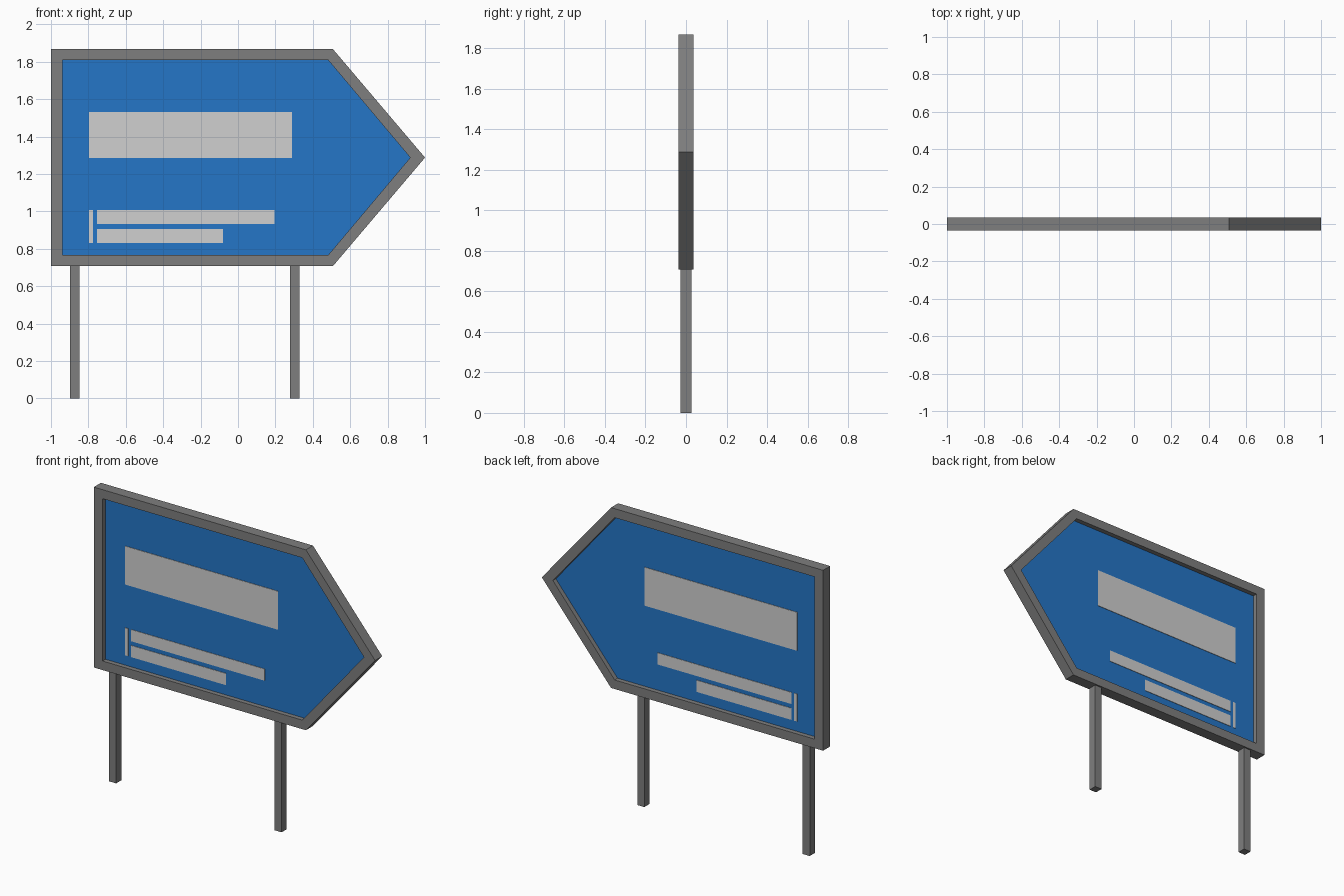
import bpy
import bmesh

if "Cube" in bpy.data.objects:
    bpy.data.objects.remove(bpy.data.objects["Cube"])


def material(name, rgb):
    m = bpy.data.materials.new(name)
    m.diffuse_color = (*rgb, 1)
    m.use_nodes = True
    m.node_tree.nodes["Principled BSDF"].inputs["Base Color"].default_value = m.diffuse_color
    return m


GREY = material("metal grey", (0.21, 0.21, 0.21))
BLUE = material("sign blue", (0.018, 0.18, 0.57))
PALE = material("pale grey", (0.63, 0.63, 0.63))


def finish(name, bm, mat):
    bmesh.ops.recalc_face_normals(bm, faces=bm.faces)
    mesh = bpy.data.meshes.new(name)
    bm.to_mesh(mesh)
    bm.free()
    mesh.materials.append(mat)
    obj = bpy.data.objects.new(name, mesh)
    bpy.context.collection.objects.link(obj)


def prism(name, outline, half_depth, mat):
    """Extrude an x-z outline through y, symmetric about y = 0."""
    bm = bmesh.new()
    front = [bm.verts.new((x, -half_depth, z)) for x, z in outline]
    back = [bm.verts.new((x, half_depth, z)) for x, z in outline]
    bm.faces.new(front)
    bm.faces.new(back[::-1])
    for i in range(len(outline)):
        j = (i + 1) % len(outline)
        bm.faces.new((front[i], back[i], back[j], front[j]))
    finish(name, bm, mat)


def ring(name, outer, inner, half_depth, mat):
    """Closed frame between two matching x-z outlines."""
    bm = bmesh.new()
    loops = [[bm.verts.new((x, y, z)) for x, z in outline]
             for outline, y in ((outer, -half_depth), (inner, -half_depth),
                                (inner, half_depth), (outer, half_depth))]
    n = len(outer)
    for k in range(4):
        a, b = loops[k], loops[(k + 1) % 4]
        for i in range(n):
            j = (i + 1) % n
            bm.faces.new((a[i], a[j], b[j], b[i]))
    finish(name, bm, mat)


def rect(x0, x1, z0, z1):
    return [(x0, z0), (x1, z0), (x1, z1), (x0, z1)]


def arrow(left, shoulder, tip, z0, z1):
    return [(left, z0), (shoulder, z0), (tip, (z0 + z1) / 2),
            (shoulder, z1), (left, z1)]


# Arrow-shaped frame and the thin panel set into it
outer = arrow(-1.0, 0.508, 1.0, 0.708, 1.867)
inner = arrow(-0.938, 0.482, 0.921, 0.766, 1.809)
ring("sign_frame", outer, inner, 0.036, GREY)
prism("sign_panel", inner, 0.006, BLUE)

# Blank plates showing on both sides of the panel
plates = {
    "large_plate": (-0.796, 0.29, 1.285, 1.532),
    "upper_strip": (-0.755, 0.196, 0.932, 1.007),
    "lower_strip": (-0.755, -0.08, 0.83, 0.905),
    "side_bar": (-0.796, -0.775, 0.83, 1.007),
}
for name, bounds in plates.items():
    prism(name, rect(*bounds), 0.009, PALE)

# Two square posts
for name, x in (("left_post", -0.873), ("right_post", 0.303)):
    prism(name, rect(x - 0.025, x + 0.025, 0.0, 0.708), 0.026, GREY)
